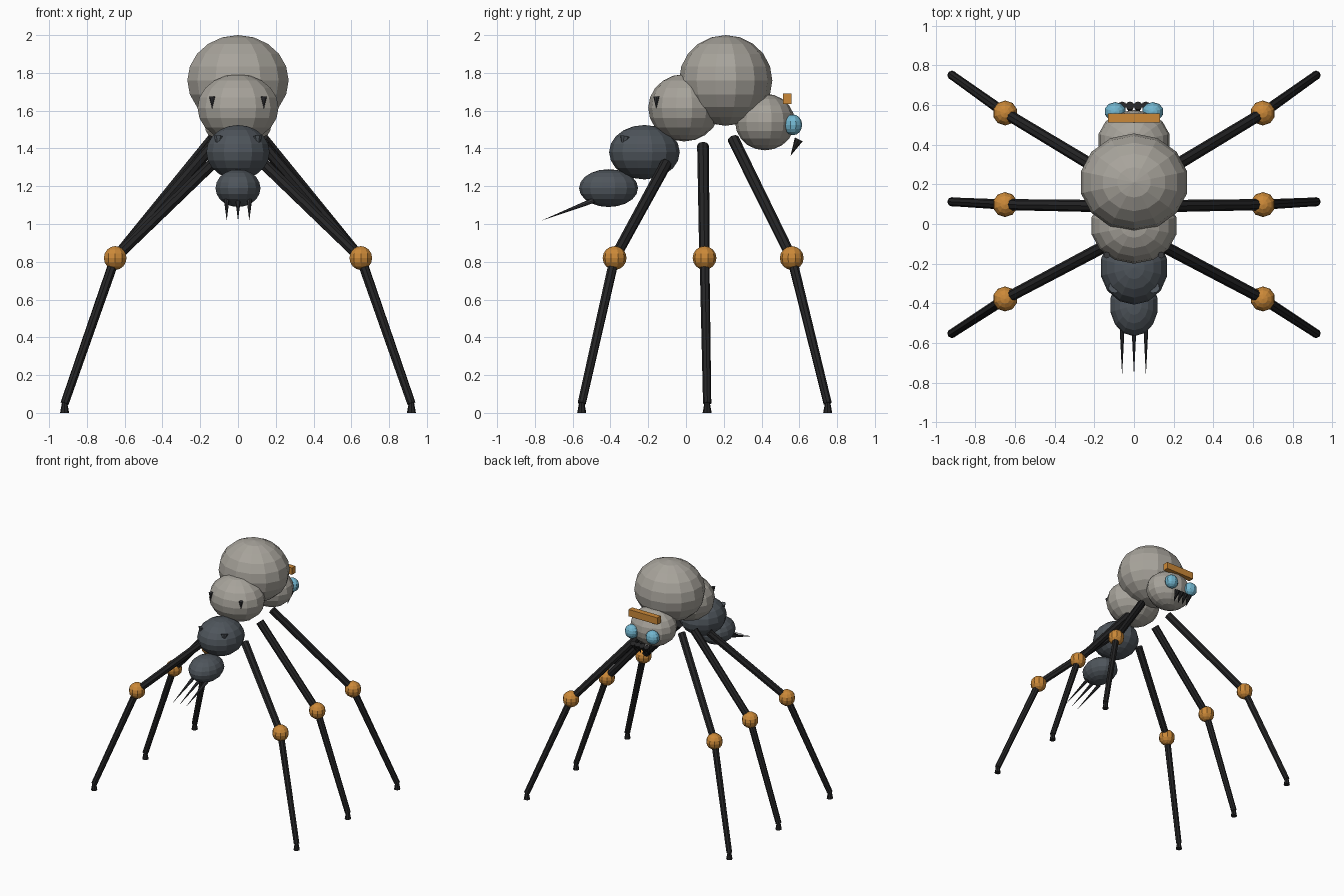
import bpy
from mathutils import Vector

cube = bpy.data.objects.get("Cube")
if cube:
    bpy.data.objects.remove(cube, do_unlink=True)


def material(name, rgb):
    m = bpy.data.materials.new(name)
    m.use_nodes = True
    m.diffuse_color = (*rgb, 1)
    bsdf = next(n for n in m.node_tree.nodes if n.type == "BSDF_PRINCIPLED")
    bsdf.inputs["Base Color"].default_value = (*rgb, 1)
    return m


STONE = material("warm light grey", (0.39, 0.37, 0.33))
SLATE = material("slate grey", (0.078, 0.092, 0.107))
BLACK = material("soft black", (0.018, 0.018, 0.019))
SPIKE = material("spike grey", (0.04, 0.041, 0.046))
ORANGE = material("joint orange", (0.60, 0.25, 0.04))
BLUE = material("eye blue", (0.17, 0.47, 0.63))


def finish(name, mat):
    ob = bpy.context.object
    ob.name = name
    ob.data.name = name
    ob.data.materials.append(mat)
    return ob


def ball(name, centre, radii, mat, segments=14, rings=10):
    bpy.ops.mesh.primitive_uv_sphere_add(segments=segments, ring_count=rings,
                                         radius=1, location=centre)
    bpy.context.object.scale = radii
    return finish(name, mat)


def rod(name, start, end, r1, r2, mat, sides=8):
    """Tapered rod or spike from start to end."""
    a, b = Vector(start), Vector(end)
    bpy.ops.mesh.primitive_cone_add(vertices=sides, radius1=r1, radius2=r2,
                                    depth=(b - a).length, location=(a + b) / 2)
    ob = finish(name, mat)
    ob.rotation_euler = (b - a).to_track_quat("Z", "Y").to_euler()
    return ob


# Body segments
ball("main_body", (0, 0.21, 1.76), (0.275, 0.247, 0.24), STONE)
ball("rear_thorax", (0, -0.01, 1.615), (0.22, 0.19, 0.178), STONE)
ball("head", (0, 0.418, 1.54), (0.184, 0.158, 0.15), STONE)
ball("abdomen", (0, -0.22, 1.38), (0.172, 0.187, 0.144), SLATE)
ball("tail_segment", (0, -0.41, 1.19), (0.122, 0.156, 0.1), SLATE)

# Brow bar
bpy.ops.mesh.primitive_cube_add(size=1, location=(0, 0.535, 1.663))
bpy.context.object.scale = (0.26, 0.045, 0.056)
finish("brow_bar", ORANGE)

# Fangs and tail stingers
for i, x in enumerate((-0.06, -0.02, 0.02, 0.06)):
    rod(f"fang_{i + 1}", (x, 0.597, 1.448), (x, 0.553, 1.36), 0.023, 0, BLACK)
for i, x in enumerate((-0.06, 0, 0.06)):
    rod(f"stinger_{i + 1}", (x, -0.49, 1.125), (x, -0.768, 1.017), 0.014, 0, SPIKE)

# Leg layout: label, then y of hip, knee and foot, and hip height
LEGS = (("head_end", 0.25, 0.56, 0.75, 1.45),
        ("middle", 0.09, 0.098, 0.112, 1.415),
        ("tail_end", -0.105, -0.378, -0.552, 1.32))

for side, s in (("left", 1), ("right", -1)):
    ball(f"{side}_eye", (s * 0.095, 0.567, 1.525), (0.055, 0.048, 0.055), BLUE, 10, 8)
    rod(f"{side}_thorax_spike", (s * 0.137, -0.157, 1.675),
        (s * 0.137, -0.157, 1.61), 0.016, 0, SPIKE)
    rod(f"{side}_abdomen_spike", (s * 0.1, -0.32, 1.462),
        (s * 0.108, -0.335, 1.4), 0.03, 0, SLATE)
    for label, hip_y, knee_y, foot_y, hip_z in LEGS:
        hip = (s * 0.135, hip_y, hip_z)
        knee = (s * 0.65, knee_y, 0.82)
        ankle = (s * 0.918, foot_y, 0.05)
        sole = (s * 0.918, foot_y, 0)
        tag = f"{side}_{label}"
        rod(f"{tag}_upper_leg", hip, knee, 0.031, 0.028, BLACK)
        ball(f"{tag}_knee", knee, (0.063, 0.063, 0.063), ORANGE, 10, 8)
        rod(f"{tag}_lower_leg", knee, ankle, 0.026, 0.022, BLACK)
        rod(f"{tag}_foot", sole, (s * 0.918, foot_y, 0.06), 0.024, 0.013, BLACK)
